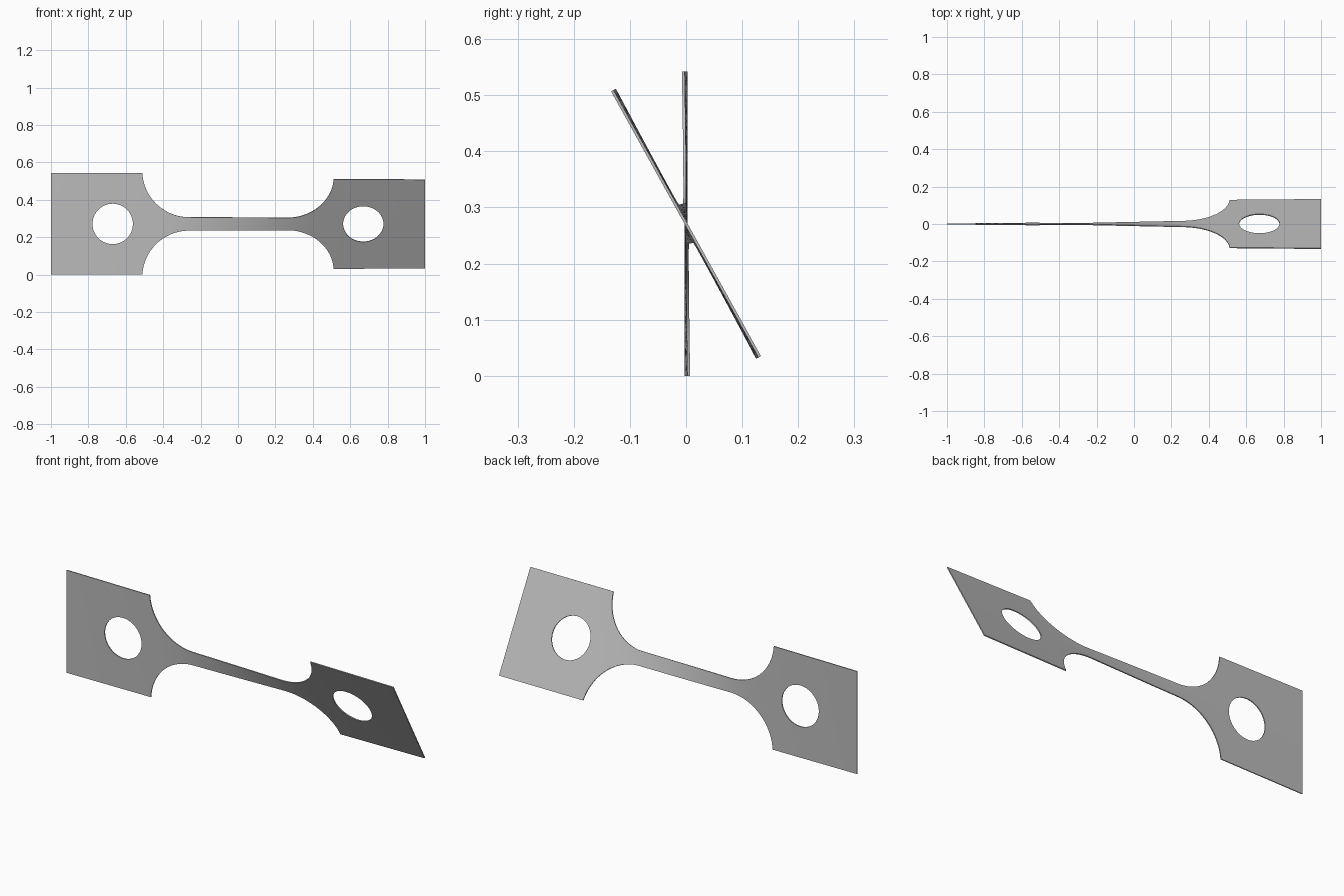
import bpy
import bmesh
import math
from mathutils import Matrix

if "Cube" in bpy.data.objects:
    bpy.data.objects.remove(bpy.data.objects["Cube"])

# Main dimensions
GRIP_HALF, NECK_HALF = 0.271, 0.036
FILLET_R, FILLET_X = 0.25, 0.262
HOLE_X, HOLE_R = 0.67, 0.108
THICK, TWIST = 0.005, math.radians(29)
SIDE, RINGS = 16, 6
SWEEP = math.acos(1 - (GRIP_HALF - NECK_HALF) / FILLET_R)
GRIP_X = FILLET_X + FILLET_R * math.sin(SWEEP)


def half_width(x):
    """Half the strip width at a position along its length."""
    d = abs(x) - FILLET_X
    if d <= 0:
        return NECK_HALF
    if abs(x) >= GRIP_X:
        return GRIP_HALF
    return NECK_HALF + FILLET_R - math.sqrt(FILLET_R ** 2 - d ** 2)


# Twist gathers where the strip is narrow
STEPS = 1000
gathered = [0.0]
for i in range(STEPS):
    x = -1 + (2 * i + 1) / STEPS
    gathered.append(gathered[-1] + half_width(x) ** -1.4)


def twist_angle(x):
    f = min(max((x + 1) / 2, 0), 1) * STEPS
    i = min(int(f), STEPS - 1)
    g = gathered[i] + (gathered[i + 1] - gathered[i]) * (f - i)
    return TWIST * g / gathered[-1]


bm = bmesh.new()


def skin(rows, closed=False):
    """Fill quads between successive rows of (x, z) points."""
    verts = [[bm.verts.new((x, -THICK / 2, z)) for x, z in row] for row in rows]
    for a, b in zip(verts, verts[1:]):
        n = len(a)
        for j in range(n if closed else n - 1):
            k = (j + 1) % n
            bm.faces.new((a[j], a[k], b[k], b[j]))


# Neck and fillets
fillet = [SWEEP * i / 28 for i in range(29)]
right = [(FILLET_X + FILLET_R * math.sin(a),
          NECK_HALF + FILLET_R * (1 - math.cos(a))) for a in fillet]
straight = [(FILLET_X * i / 12, NECK_HALF) for i in range(-11, 12)]
columns = [(-x, h) for x, h in reversed(right)] + straight + right
skin([[(x, h * (2 * j / SIDE - 1)) for j in range(SIDE + 1)] for x, h in columns])

# Grips, each a rectangle blended into a round hole
for s in (-1, 1):
    corners = [(1, -GRIP_HALF), (1, GRIP_HALF), (GRIP_X, GRIP_HALF), (GRIP_X, -GRIP_HALF)]
    outer, inner = [], []
    for c in range(4):
        (x0, z0), (x1, z1) = corners[c], corners[(c + 1) % 4]
        for j in range(SIDE):
            t = j / SIDE
            outer.append((x0 + (x1 - x0) * t, z0 + (z1 - z0) * t))
            a = math.radians(90 * (c + t) - 45)
            inner.append((HOLE_X + HOLE_R * math.cos(a), HOLE_R * math.sin(a)))
    rows = []
    for r in range(RINGS + 1):
        t = r / RINGS
        rows.append([(s * (p[0] + (q[0] - p[0]) * t), p[1] + (q[1] - p[1]) * t)
                     for p, q in zip(outer, inner)])
    skin(rows, closed=True)

# Weld, thicken, then twist about the long axis
bmesh.ops.remove_doubles(bm, verts=bm.verts, dist=0.0001)
bmesh.ops.recalc_face_normals(bm, faces=bm.faces)
ext = bmesh.ops.extrude_face_region(bm, geom=bm.faces[:], use_keep_orig=True)
new_verts = [g for g in ext["geom"] if isinstance(g, bmesh.types.BMVert)]
bmesh.ops.translate(bm, verts=new_verts, vec=(0, THICK, 0))
bmesh.ops.recalc_face_normals(bm, faces=bm.faces)
for v in bm.verts:
    v.co = Matrix.Rotation(twist_angle(v.co.x), 3, "X") @ v.co
    v.co.z += GRIP_HALF

mesh = bpy.data.meshes.new("twisted_strip")
bm.to_mesh(mesh)
bm.free()
strip = bpy.data.objects.new("twisted_strip", mesh)
bpy.context.collection.objects.link(strip)

# Plain grey metal
grey = bpy.data.materials.new("grey_metal")
grey.use_nodes = True
colour = (0.5, 0.5, 0.5, 1)
grey.diffuse_color = colour
grey.node_tree.nodes["Principled BSDF"].inputs["Base Color"].default_value = colour
mesh.materials.append(grey)

bpy.context.view_layer.objects.active = strip
strip.select_set(True)
bpy.ops.object.shade_smooth_by_angle(angle=math.radians(30))
